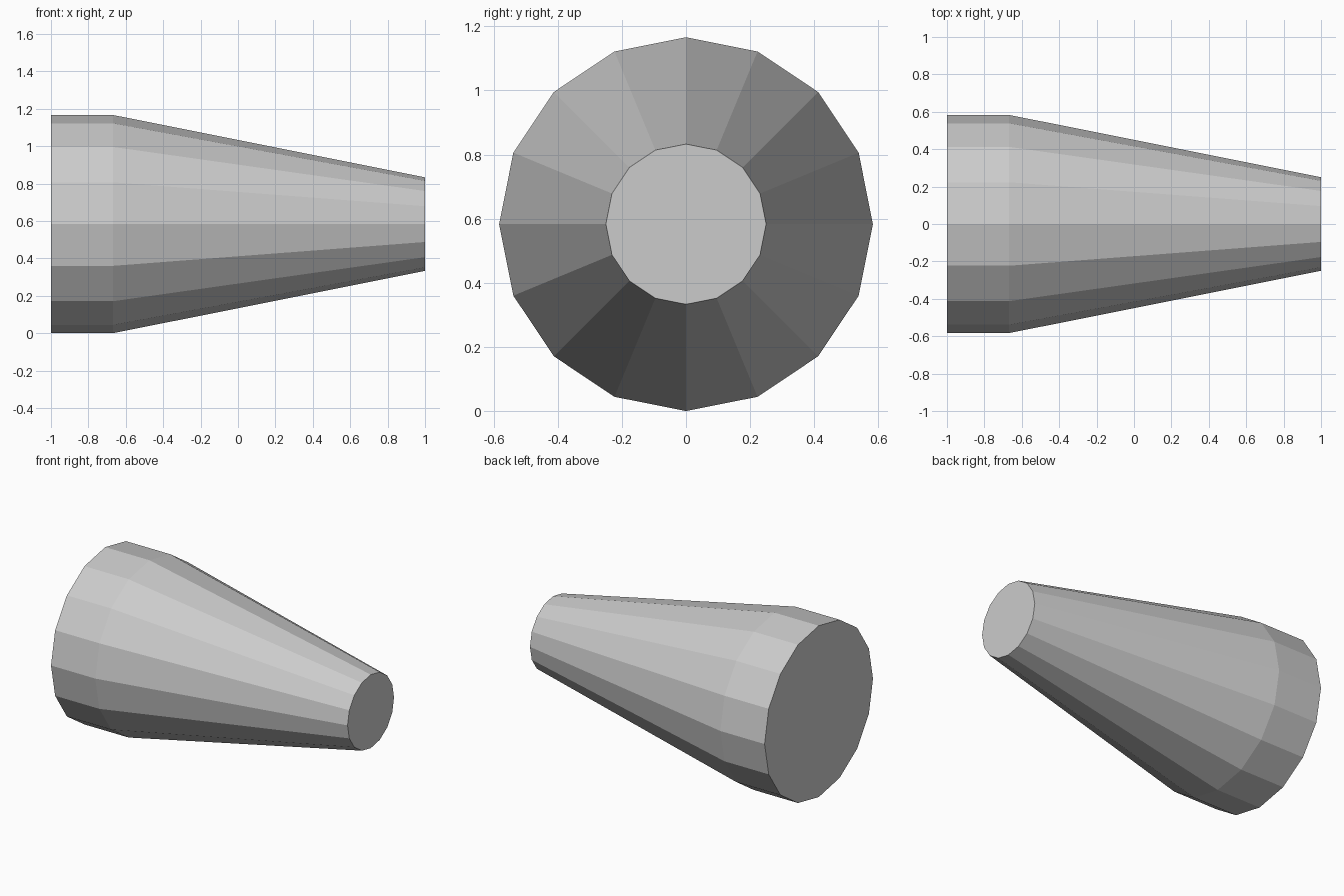
import bpy, bmesh, math

if "Cube" in bpy.data.objects:
    bpy.data.objects.remove(bpy.data.objects["Cube"])

SIDES = 16
CENTRE_Z = 0.583
# (x, radius) profile along the axis: short straight collar, then a long taper
PROFILE = [(-1.0, 0.583), (-0.667, 0.583), (1.0, 0.25)]

grey = bpy.data.materials.new("light grey")
grey.diffuse_color = (0.6, 0.6, 0.6, 1.0)
grey.use_nodes = True
grey.node_tree.nodes["Principled BSDF"].inputs["Base Color"].default_value = grey.diffuse_color

bm = bmesh.new()

# Rings of vertices around the x axis, with a vertex at the top
rings = []
for x, r in PROFILE:
    ring = []
    for i in range(SIDES):
        a = 2 * math.pi * i / SIDES
        ring.append(bm.verts.new((x, r * math.sin(a), CENTRE_Z + r * math.cos(a))))
    rings.append(ring)

# Side walls
for a, b in zip(rings, rings[1:]):
    for i in range(SIDES):
        j = (i + 1) % SIDES
        bm.faces.new((a[i], a[j], b[j], b[i]))

# Flat end caps
bm.faces.new(rings[0])
bm.faces.new(rings[-1])
bmesh.ops.recalc_face_normals(bm, faces=bm.faces)

mesh = bpy.data.meshes.new("tapered_nozzle")
bm.to_mesh(mesh)
bm.free()
mesh.materials.append(grey)
nozzle = bpy.data.objects.new("tapered_nozzle", mesh)
bpy.context.collection.objects.link(nozzle)
